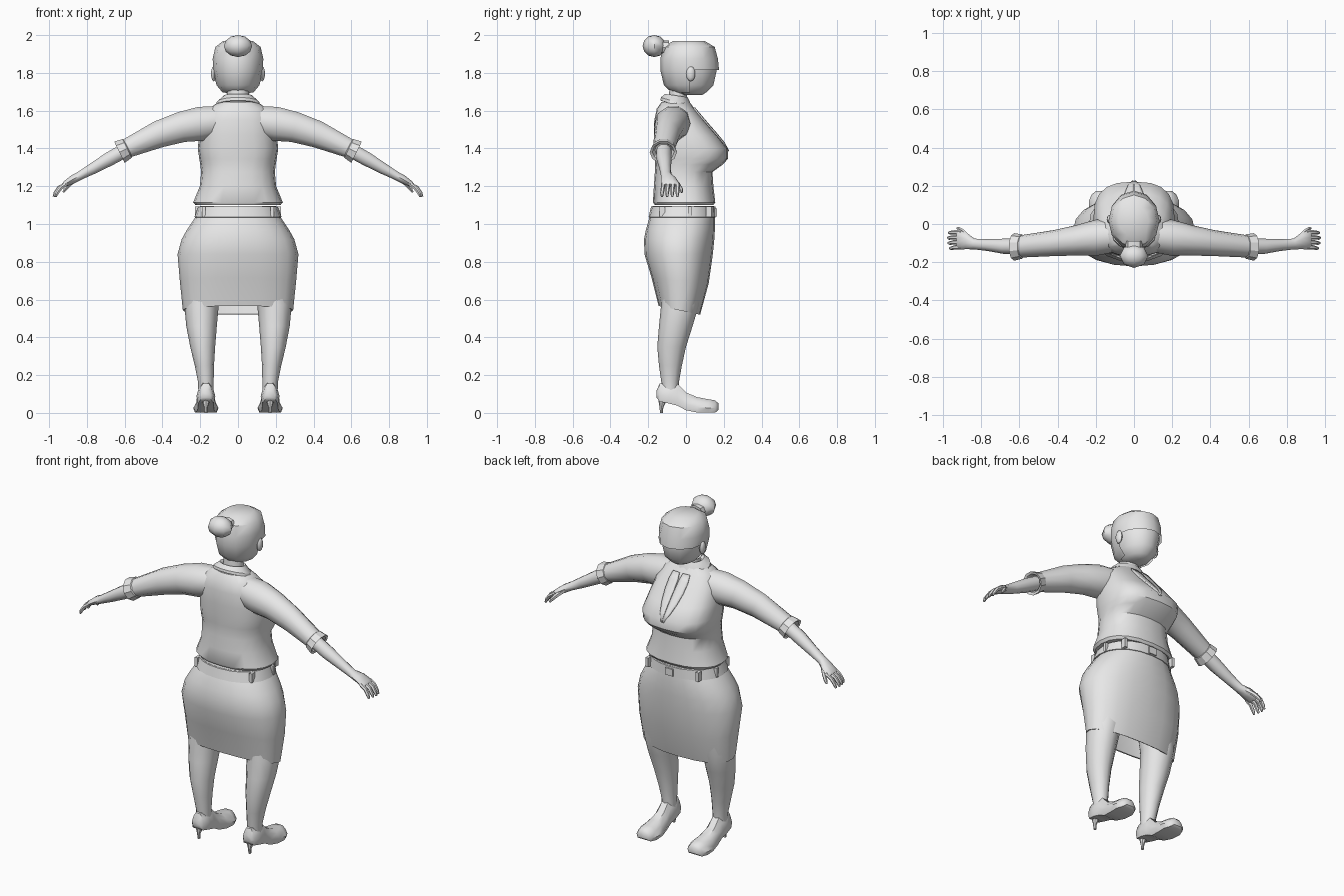
import bpy, bmesh, math
from mathutils import Vector

grey = bpy.data.materials.new("plain_grey")
grey.diffuse_color = (0.8, 0.8, 0.8, 1)


def finish(name, bm, mirror=False, angle=40):
    bmesh.ops.recalc_face_normals(bm, faces=bm.faces)
    me = bpy.data.meshes.new(name)
    bm.to_mesh(me)
    bm.free()
    me.shade_smooth()
    me.set_sharp_from_angle(angle=math.radians(angle))
    me.materials.append(grey)
    ob = bpy.data.objects.new(name, me)
    bpy.context.collection.objects.link(ob)
    if mirror:
        ob.modifiers.new("mirror", "MIRROR").use_mirror_merge = False
    return ob


def loft(name, rings, start=True, end=True, mirror=False, angle=40, drop=None):
    bm = bmesh.new()
    rows = [[bm.verts.new(p) for p in r] for r in rings]
    n = len(rows[0])
    for a, b in zip(rows, rows[1:]):
        for i in range(n):
            bm.faces.new((a[i], a[(i + 1) % n], b[(i + 1) % n], b[i]))
    if start:
        bm.faces.new(rows[0])
    if end:
        bm.faces.new(rows[-1])
    if drop:
        gone = [f for f in bm.faces if drop(f.calc_center_median())]
        bmesh.ops.delete(bm, geom=gone, context="FACES")
    return finish(name, bm, mirror, angle)


def level(z, w, yb, yf, n=16, x=0, p=1.0, tilt=0):
    """Horizontal ring; p below 1 is boxier, tilt slopes it along y."""
    out = []
    for i in range(n):
        a = math.tau * i / n
        c, s = math.cos(a), math.sin(a)
        dy = math.copysign(abs(s) ** p, s) * (yf - yb) / 2
        out.append((x + math.copysign(abs(c) ** p, c) * w, (yb + yf) / 2 + dy, z + tilt * dy))
    return out


def limb(x, y, z, ry, rh, deg, n=10):
    """Ring across an arm that slopes down by deg."""
    t = math.radians(deg)
    nrm = Vector((math.sin(t), 0, math.cos(t)))
    return [Vector((x, y + ry * math.cos(math.tau * i / n), z)) + nrm * rh * math.sin(math.tau * i / n)
            for i in range(n)]


def box(name, loc, size, mirror=False):
    bm = bmesh.new()
    bmesh.ops.create_cube(bm, size=1)
    for v in bm.verts:
        v.co = Vector(a * b for a, b in zip(v.co, size)) + Vector(loc)
    return finish(name, bm, mirror)


def ball(name, loc, size, u, v, mirror=False):
    bm = bmesh.new()
    bmesh.ops.create_uvsphere(bm, u_segments=u, v_segments=v, radius=1)
    for p in bm.verts:
        p.co = Vector(a * b for a, b in zip(p.co, size)) + Vector(loc)
    return finish(name, bm, mirror, 50)


# Blouse body
torso = loft("blouse", [level(z, w, yb, yf, 20, p=p) for z, w, yb, yf, p in (
    (1.10, .225, -.165, .145, .85), (1.115, .237, -.175, .155, .85), (1.20, .202, -.17, .145, .85),
    (1.275, .195, -.165, .14, .85), (1.315, .20, -.163, .195, .8), (1.345, .205, -.165, .222, .75),
    (1.40, .213, -.168, .222, .75), (1.47, .205, -.17, .165, .8), (1.55, .19, -.168, .095, .8),
    (1.61, .155, -.155, .045, .85), (1.645, .105, -.13, .02, 1))])

# Sleeves and cuffs
loft("sleeve", [limb(*a) for a in (
    (.09, -.06, 1.545, .085, .085, 0), (.20, -.072, 1.53, .095, .095, 8),
    (.30, -.085, 1.513, .08, .085, 15), (.42, -.10, 1.475, .068, .075, 20),
    (.60, -.118, 1.395, .058, .052, 27))], mirror=True)
loft("cuff", [limb(*a) for a in (
    (.582, -.118, 1.403, .056, .05, 26), (.587, -.118, 1.40, .064, .058, 26),
    (.628, -.12, 1.38, .072, .066, 26), (.624, -.12, 1.382, .058, .052, 26),
    (.605, -.12, 1.392, .045, .042, 26))], mirror=True, angle=30)

# Forearm, palm and fingers
loft("forearm_and_palm", [limb(*a) for a in (
    (.58, -.117, 1.40, .04, .04, 27), (.68, -.117, 1.345, .04, .039, 27),
    (.77, -.11, 1.293, .031, .031, 29), (.835, -.105, 1.257, .028, .024, 28),
    (.875, -.09, 1.236, .042, .023, 26), (.915, -.083, 1.212, .05, .016, 32),
    (.925, -.083, 1.204, .044, .011, 35))], mirror=True)
for k in range(4):
    y, r, s = -.122 + .026 * k, .0115, (-.008, 0, .003, -.003)[k]
    loft("finger_%d" % (k + 1), [limb(*a, 6) for a in (
        (.905, y, 1.215, r, r, 30), (.945 + s, y, 1.193, r, r, 40),
        (.965 + s, y * 1.04, 1.165, .01, .01, 60),
        (.973 + s, y * 1.04, 1.145, .006, .006, 70))], mirror=True)
loft("thumb", [limb(*a, 6) for a in (
    (.86, -.075, 1.24, .016, .015, 30), (.89, -.045, 1.212, .014, .013, 40),
    (.912, -.028, 1.188, .011, .011, 50), (.925, -.023, 1.168, .006, .006, 60))], mirror=True)

# Neck and collar
loft("neck", [level(1.60, .065, -.10, .01, 12), level(1.66, .058, -.092, .005, 12),
              level(1.75, .058, -.085, .01, 12)])
loft("collar", [level(z, w, yb, yf, 14, tilt=t) for z, w, yb, yf, t in (
    (1.63, .105, -.125, .03, -.25), (1.628, .118, -.138, .042, -.3), (1.645, .113, -.135, .035, -.3),
    (1.68, .076, -.112, .01, -.15), (1.668, .06, -.095, .005, -.15))], False, False, angle=30)

# Lapels laid on the chest
bm = bmesh.new()
rows = []
for z, a, b in ((1.615, .012, .055), (1.58, .004, .062), (1.53, .002, .06),
                (1.48, .002, .05), (1.43, .002, .032), (1.385, .002, .008)):
    rows.append([bm.verts.new((a + (b - a) * i / 3, .4, z)) for i in range(4)])
for p, q in zip(rows, rows[1:]):
    for i in range(3):
        bm.faces.new((p[i], p[i + 1], q[i + 1], q[i]))
lapel = finish("lapel", bm)
wrap = lapel.modifiers.new("wrap", "SHRINKWRAP")
wrap.target = torso
wrap.wrap_method = "PROJECT"
wrap.use_project_y = True
wrap.use_negative_direction = True
wrap.use_positive_direction = False
wrap.offset = .004
solid = lapel.modifiers.new("thickness", "SOLIDIFY")
solid.thickness, solid.offset = .008, 0
lapel.modifiers.new("mirror", "MIRROR").use_mirror_merge = False

# Head, with an open hair shell over the crown and nape
HEAD = ((1.683, .04, -.02, .085), (1.697, .07, -.065, .108), (1.735, .102, -.105, .145),
        (1.815, .12, -.124, .163), (1.875, .122, -.124, .157), (1.925, .108, -.108, .14),
        (1.958, .065, -.055, .085))
loft("head", [level(*a, 12) for a in HEAD])
g = .012
loft("hair", [level(z + (g if z > 1.9 else 0), w + g, yb - g, yf + g, 12) for z, w, yb, yf in HEAD],
     start=False, drop=lambda c: c.z < 1.80 and c.y > .0)
ball("hair_bun", (0, -.168, 1.942), (.075, .062, .058), 8, 6)
loft("bun_tie", [[(.045 * math.cos(math.tau * i / 8), y, 1.935 + .036 * math.sin(math.tau * i / 8))
                  for i in range(8)] for y in (-.13, -.09)])
ball("ear", (.128, .025, 1.795), (.015, .024, .04), 8, 6, True)

# Skirt: open below with a sloping hem and an inner lining
loft("skirt", [level(z, w, yb, yf, 20, p=p, tilt=t) for z, w, yb, yf, p, t in (
    (.70, .28, -.16, .10, .85, 0), (.545, .283, -.137, .067, .85, -.21),
    (.543, .292, -.145, .075, .85, -.21), (.70, .308, -.182, .12, .85, -.1),
    (.84, .32, -.22, .142, .9, 0), (.92, .298, -.222, .15, .9, 0), (.97, .27, -.212, .153, .9, 0),
    (1.03, .23, -.195, .153, .9, 0), (1.05, .212, -.186, .152, .9, 0), (1.095, .202, -.178, .148, .9, 0))],
    start=False)

# Waistband, loops and buckle
loft("waistband", [level(z, w, yb, yf, 20, p=.9) for z, w, yb, yf in (
    (1.035, .222, -.188, .15), (1.036, .231, -.198, .157), (1.093, .21, -.185, .155),
    (1.094, .20, -.175, .145))], False, False, angle=30)
box("back_belt_loop", (.182, -.125, 1.065), (.018, .03, .055), True)
box("side_belt_loop", (.218, .02, 1.065), (.018, .018, .055), True)
box("front_belt_loop", (.168, .12, 1.065), (.018, .03, .055), True)
box("buckle", (0, .156, 1.062), (.05, .014, .042))

# Legs
loft("leg", [level(z, w, yb, yf, 12, x) for z, x, w, yb, yf in (
    (.75, .165, .11, -.12, .09), (.57, .193, .091, -.132, .068), (.46, .193, .081, -.143, .035),
    (.35, .187, .066, -.152, .0), (.25, .178, .051, -.143, -.022), (.16, .17, .041, -.13, -.038),
    (.10, .17, .04, -.125, -.04))], mirror=True)

# Shoes: cross-sections from heel to toe, plus a thin heel
shoe = []
for y, lo, hi, w in ((-.155, .08, .12, .025), (-.14, .06, .155, .04), (-.09, .05, .162, .05),
                     (-.045, .038, .155, .048), (.0, .014, .108, .052), (.06, .002, .083, .064),
                     (.12, .001, .072, .067), (.155, .002, .066, .052), (.172, .015, .05, .03)):
    h, m = (hi - lo) / 2, (hi + lo) / 2
    shoe.append([(.17 + w * c, y, m + h * s) for c, s in (
        (1, -.3), (.75, .45), (.4, 1), (-.4, 1), (-.75, .45), (-1, -.3), (-.85, -1), (.85, -1))])
loft("shoe", shoe, mirror=True, angle=45)
loft("shoe_heel", [level(z, r, y - r, y + r, 8, .17) for z, r, y in (
    (.0, .008, -.13), (.03, .01, -.13), (.075, .026, -.122))], mirror=True)
